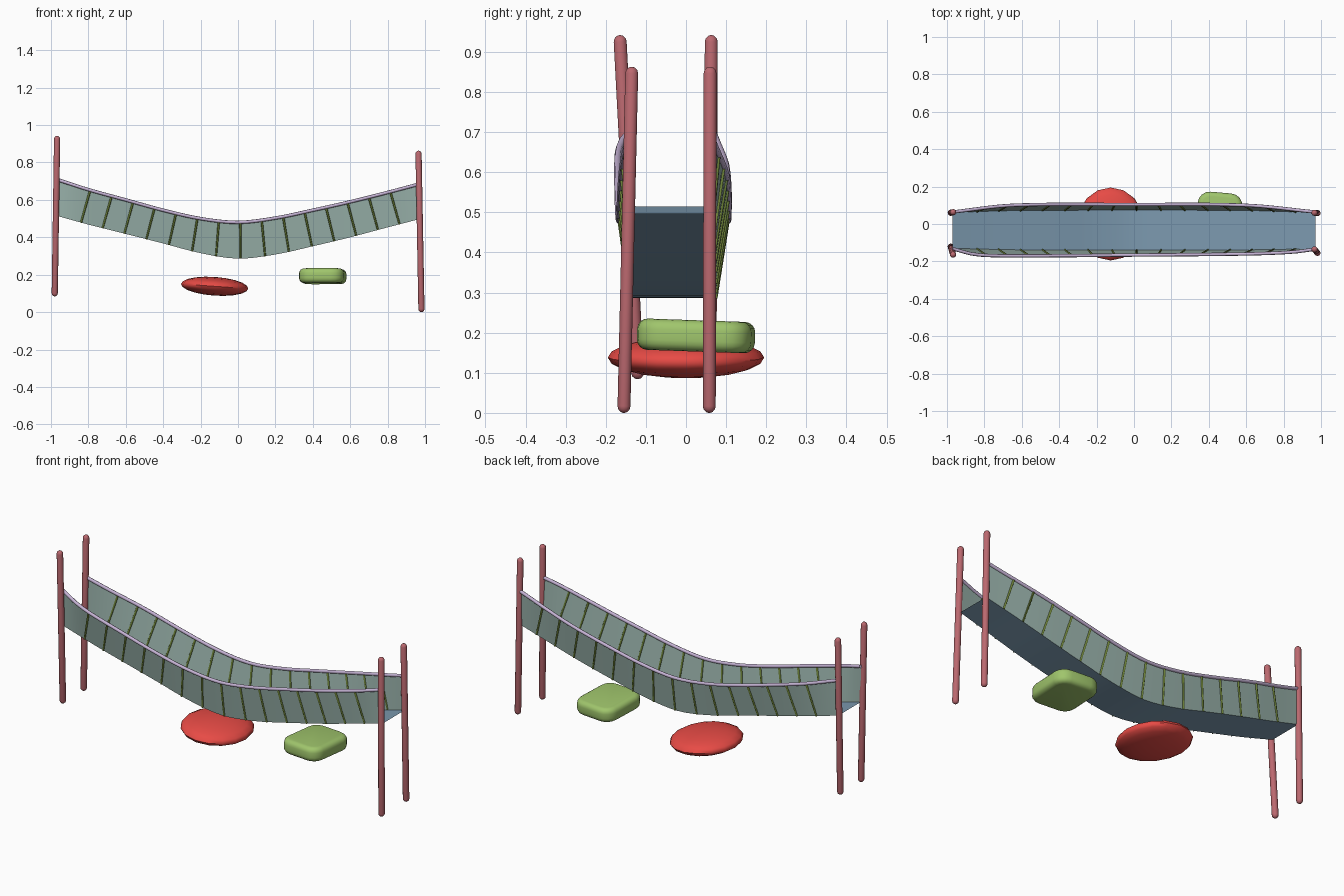
import bpy, bmesh, math
from mathutils import Vector, Matrix

if "Cube" in bpy.data.objects:
    bpy.data.objects.remove(bpy.data.objects["Cube"])


def material(name, rgb):
    m = bpy.data.materials.new(name)
    m.diffuse_color = (*rgb, 1)
    m.use_nodes = True
    m.node_tree.nodes["Principled BSDF"].inputs["Base Color"].default_value = m.diffuse_color
    return m


POST = material("post_rose", (0.50, 0.14, 0.16))
DECK = material("deck_blue", (0.20, 0.32, 0.43))
NET = material("net_teal", (0.33, 0.46, 0.42))
ROPE = material("rope_lilac", (0.56, 0.45, 0.66))
CORD = material("cord_olive", (0.15, 0.22, 0.04))
RED = material("stone_red", (0.80, 0.07, 0.06))
GREEN = material("stone_green", (0.35, 0.56, 0.15))


def finish(name, bm, mat, angle=60):
    bmesh.ops.recalc_face_normals(bm, faces=bm.faces)
    me = bpy.data.meshes.new(name)
    bm.to_mesh(me)
    bm.free()
    ob = bpy.data.objects.new(name, me)
    bpy.context.collection.objects.link(ob)
    me.materials.append(mat)
    bpy.ops.object.select_all(action='DESELECT')
    ob.select_set(True)
    bpy.context.view_layer.objects.active = ob
    bpy.ops.object.shade_smooth_by_angle(angle=math.radians(angle))
    return ob


def sweep(bm, pts, radii, sides=12):
    """Round tube through pts with a radius at every point."""
    pts = [Vector(p) for p in pts]
    rings = []
    for i, p in enumerate(pts):
        t = (pts[min(i + 1, len(pts) - 1)] - pts[max(i - 1, 0)]).normalized()
        u = t.cross(Vector((0, 1, 0))).normalized()
        v = t.cross(u)
        rings.append([bm.verts.new(p + radii[i] * (math.cos(a) * u + math.sin(a) * v))
                      for a in (math.tau * k / sides for k in range(sides))])
    for a, b in zip(rings, rings[1:]):
        for k in range(sides):
            j = (k + 1) % sides
            bm.faces.new((a[k], a[j], b[j], b[k]))
    bm.faces.new(rings[0])
    bm.faces.new(rings[-1])


def curve(table):
    """Smooth function of x through (x, value) points."""
    n = len(table)
    s = []
    for i in range(n):
        a, b = table[max(i - 1, 0)], table[min(i + 1, n - 1)]
        s.append((b[1] - a[1]) / (b[0] - a[0]))

    def f(x):
        i = 0
        while i < n - 2 and x > table[i + 1][0]:
            i += 1
        (x0, y0), (x1, y1) = table[i], table[i + 1]
        h = x1 - x0
        t = (x - x0) / h
        return (y0 * (2*t**3 - 3*t*t + 1) + y1 * (3*t*t - 2*t**3)
                + h * s[i] * (t**3 - 2*t*t + t) + h * s[i + 1] * (t**3 - t*t))
    return f


deck_z = curve([(-0.97, .515), (-.8, .468), (-.6, .418), (-.4, .367), (-.2, .315), (0, .286),
                (.2, .308), (.4, .352), (.6, .40), (.8, .453), (.97, .497)])
rope_z = curve([(-0.97, .71), (-.8, .655), (-.6, .60), (-.4, .545), (-.2, .50), (0, .48),
                (.2, .503), (.4, .545), (.6, .59), (.8, .64), (.97, .685)])
SIDES = {
    "front": (curve([(-.97, -.13), (-.6, -.138), (.6, -.138), (.97, -.132)]),
              curve([(-.97, -.132), (-.85, -.163), (-.65, -.17), (0, -.166),
                     (.6, -.16), (.85, -.15), (.97, -.134)])),
    "back": (curve([(-.97, .062), (-.6, .072), (.6, .072), (.97, .06)]),
             curve([(-.97, .064), (-.65, .1), (0, .104), (.6, .1), (.97, .064)])),
}
XS = [-0.97 + 1.94 * i / 40 for i in range(41)]


def sheet(name, edge_a, edge_b, mat):
    bm = bmesh.new()
    va = [bm.verts.new(p) for p in edge_a]
    vb = [bm.verts.new(p) for p in edge_b]
    for i in range(len(va) - 1):
        bm.faces.new((va[i], va[i + 1], vb[i + 1], vb[i]))
    return finish(name, bm, mat)


# Sagging walkway
edges = {k: [(x, s[0](x), deck_z(x)) for x in XS] for k, s in SIDES.items()}
sheet("deck", edges["front"], edges["back"], DECK)

# Side nets, hand ropes and hanging cords
for side, (low_y, top_y) in SIDES.items():
    rail = [(x, top_y(x), rope_z(x)) for x in XS]
    sheet(side + "_net", edges[side], rail, NET)
    bm = bmesh.new()
    sweep(bm, rail, [0.009] * len(rail), 8)
    finish(side + "_hand_rope", bm, ROPE)
    bm = bmesh.new()
    for i in range(15):
        xt = -0.79 + 0.1146 * i
        xb = xt + 0.05 * math.tanh(3 * xt)
        sweep(bm, [(xt, top_y(xt), rope_z(xt)), (xb, low_y(xb), deck_z(xb))],
              [0.006, 0.005], 6)
    finish(side + "_cords", bm, CORD)

# Four leaning posts with rounded ends
R = 0.0165
for name, foot, top in (
        ("left_front_post", (-.98, -.12, .084), (-.967, -.165, .942)),
        ("left_back_post", (-.98, .06, .084), (-.967, .063, .942)),
        ("right_front_post", (.981, -.155, 0), (.965, -.135, .863)),
        ("right_back_post", (.981, .058, 0), (.965, .06, .863))):
    a, b = Vector(foot), Vector(top)
    d = (b - a).normalized()
    caps = [(R * (1 - math.cos(t)), max(R * math.sin(t), .002))
            for t in (0, math.pi / 6, math.pi / 3, math.pi / 2)]
    pts = [a + d * h for h, r in caps] + [b - d * h for h, r in reversed(caps)]
    rad = [r for h, r in caps] + [r for h, r in reversed(caps)]
    bm = bmesh.new()
    sweep(bm, pts, rad, 14)
    finish(name, bm, POST)

# Flat round stone
bm = bmesh.new()
bmesh.ops.create_uvsphere(bm, u_segments=16, v_segments=10, radius=1)
bmesh.ops.transform(bm, verts=bm.verts, matrix=Matrix.Translation((-.125, 0, .138))
                    @ Matrix.Rotation(math.radians(4), 4, 'Y')
                    @ Matrix.Diagonal((.18, .195, .05, 1)))
finish("round_stone", bm, RED)

# Rounded square stone
bm = bmesh.new()
bmesh.ops.create_cube(bm, size=2)
bmesh.ops.scale(bm, verts=bm.verts, vec=(.12, .143, .039))
upright = [e for e in bm.edges if abs(e.verts[0].co.z - e.verts[1].co.z) > .01]
bmesh.ops.bevel(bm, geom=upright, offset=.065, segments=4, profile=.5, affect='EDGES')
rims = [e for e in bm.edges if abs(e.verts[0].co.z - e.verts[1].co.z) < .001]
bmesh.ops.bevel(bm, geom=rims, offset=.026, segments=4, profile=.5, affect='EDGES')
bmesh.ops.transform(bm, verts=bm.verts, matrix=Matrix.Translation((.453, .025, .192))
                    @ Matrix.Rotation(math.radians(-2), 4, 'X')
                    @ Matrix.Rotation(math.radians(-5), 4, 'Z'))
finish("square_stone", bm, GREEN)
